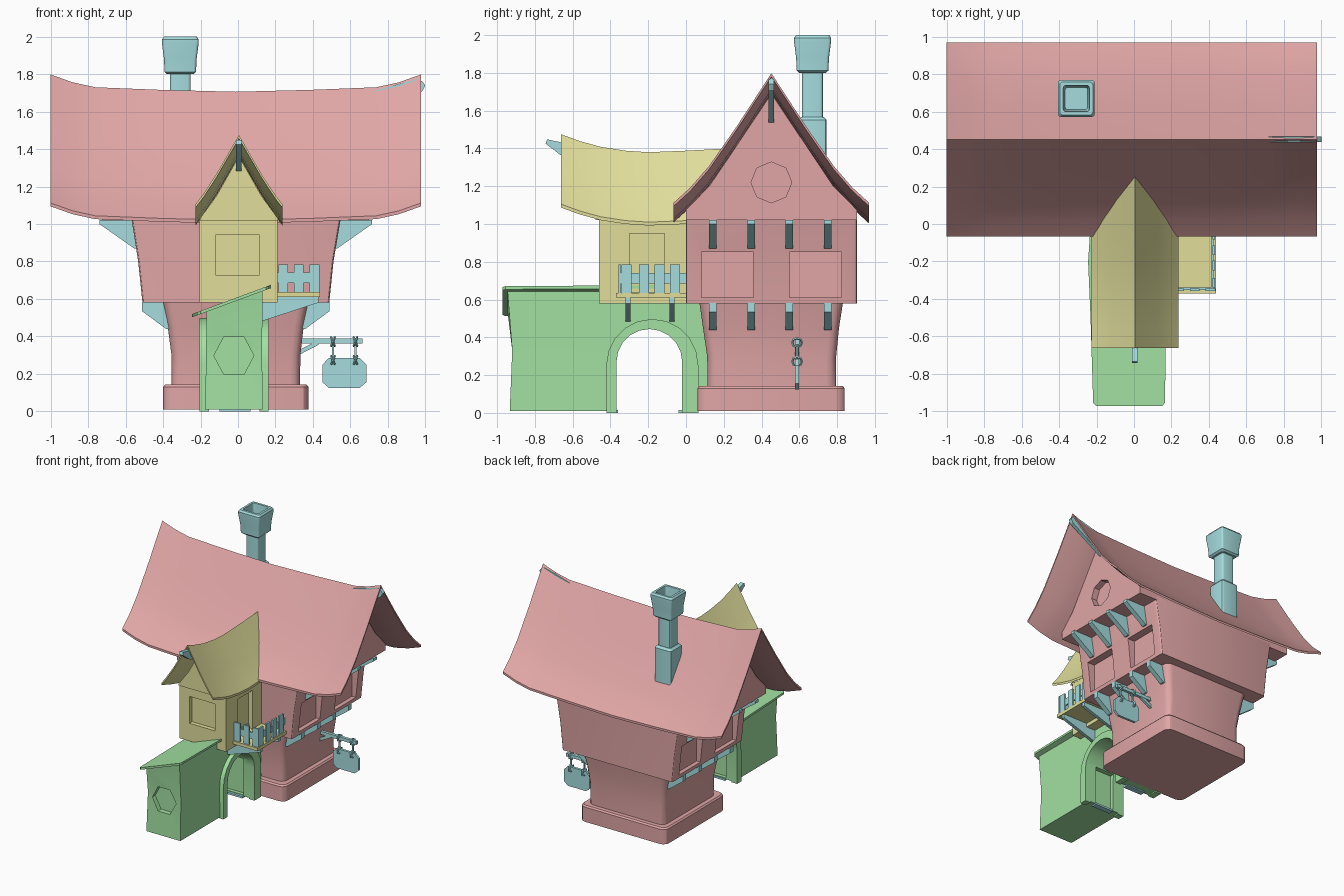
import bpy, bmesh, math
from mathutils import Vector, Matrix

if "Cube" in bpy.data.objects:
    bpy.data.objects.remove(bpy.data.objects["Cube"])

COL = {"red": (.75, .38, .38, 1), "yellow": (.75, .73, .33, 1),
       "green": (.36, .75, .36, 1), "teal": (.38, .72, .73, 1)}
MATS = {}
for k, c in COL.items():
    MATS[k] = bpy.data.materials.new(k)
    MATS[k].diffuse_color = c


def skin(name, rings, col):
    """Closed solid through a list of equal-length point rings."""
    bm = bmesh.new()
    vs = [[bm.verts.new(p) for p in r] for r in rings]
    n = len(vs[0])
    for a, b in zip(vs, vs[1:]):
        for i in range(n):
            bm.faces.new((a[i], a[(i + 1) % n], b[(i + 1) % n], b[i]))
    bm.faces.new(vs[0])
    bm.faces.new(vs[-1])
    bmesh.ops.recalc_face_normals(bm, faces=bm.faces)
    me = bpy.data.meshes.new(name)
    bm.to_mesh(me)
    bm.free()
    me.materials.append(MATS[col])
    ob = bpy.data.objects.new(name, me)
    bpy.context.collection.objects.link(ob)
    return ob


def prism(name, pts, axis, a, b, col):
    f = (lambda p, t: (t, p[0], p[1])) if axis == 'x' else (lambda p, t: (p[0], t, p[1]))
    return skin(name, [[f(p, t) for p in pts] for t in (a, b)], col)


def rect(x0, x1, y0, y1, z, r=0.0, slope=0.0):
    """Horizontal rectangle ring with chamfer-rounded corners."""
    if r == 0:
        pts = [(x0, y0), (x1, y0), (x1, y1), (x0, y1)]
    else:
        pts = []
        for cx, cy, s in ((x1 - r, y0 + r, -90), (x1 - r, y1 - r, 0), (x0 + r, y1 - r, 90), (x0 + r, y0 + r, 180)):
            for k in range(4):
                t = math.radians(s + 30 * k)
                pts.append((cx + r * math.cos(t), cy + r * math.sin(t)))
    return [(x, y, z + slope * x) for x, y in pts]


def box(name, x0, x1, y0, y1, z0, z1, col):
    return skin(name, [rect(x0, x1, y0, y1, z0), rect(x0, x1, y0, y1, z1)], col)


def cut(ob, cutters):
    for c in cutters:
        m = ob.modifiers.new("cut", 'BOOLEAN')
        m.operation, m.solver, m.object = 'DIFFERENCE', 'EXACT', c
    dg = bpy.context.evaluated_depsgraph_get()
    me = bpy.data.meshes.new_from_object(ob.evaluated_get(dg))
    ob.modifiers.clear()
    ob.data = me
    for c in cutters:
        bpy.data.objects.remove(c)


def roof(name, half, stations, centre, axis, col, t=.018):
    """Thin gabled sheet whose sections are lifted along its length."""
    prof = [(-d, z) for d, z in reversed(half)] + half[1:]
    rings = []
    for s, lift in stations:
        pts = [(centre + d, z + lift) for d, z in prof]
        pts += [(p, z - t) for p, z in reversed(pts)]
        rings.append([(s, p, z) if axis == 'x' else (p, s, z) for p, z in pts])
    return skin(name, rings, col)


def ngon(cx, cz, rx, rz, n, off=0):
    return [(cx + rx * math.cos(off + 2 * math.pi * i / n), cz + rz * math.sin(off + 2 * math.pi * i / n))
            for i in range(n)]


CX, CY = -.012, .452

# Main house: plinth, flared ground floor, jettied upper floor
skin("plinth", [rect(-.4, .376, .06, .84, .01, .05), rect(-.4, .376, .06, .84, .13, .05),
                rect(-.39, .366, .07, .83, .142, .045)], "red")
skin("ground_floor", [rect(-.355, .331, .115, .795, .13, .05), rect(-.355, .333, .112, .795, .3, .05),
                      rect(-.375, .35, .09, .81, .45, .05), rect(-.4, .376, .07, .832, .59, .05)], "red")
upper = skin("upper_floor", [rect(-.51, .487, 0, .905, .58, .015), rect(-.533, .51, 0, .905, .8, .015),
                             rect(-.572, .552, 0, .905, 1.05, .015)], "red")
cut(upper, [box("c", *xs, y, y + .275, .61, .852, "red") for xs in ((.455, .7), (-.7, -.479)) for y in (.083, .547)])

# Gable block with octagonal recesses, and the swaybacked roof
hg = [(.452, 1.02), (.452, 1.075), (.325, 1.205), (0, 1.69)]
gable = prism("gable", [(CY - d, z) for d, z in hg] + [(CY + d, z) for d, z in reversed(hg[:3])], 'x', -.725, .70, "red")
cut(gable, [prism("c", ngon(CY, 1.22, .108, .108, 8), 'x', a, b, "red") for a, b in ((.65, .8), (-.8, -.675))])
lifts = [(.988, .092), (.87, .05), (.75, .024), (.4, .01), (0, 0)]
st = [(CX - x, l) for x, l in lifts] + [(CX + x, l) for x, l in reversed(lifts[:-1])]
roof("main_roof", [(0, 1.706), (.18, 1.43), (.33, 1.215), (.43, 1.1), (.518, 1.02)], st, CY, 'x', "red")

# Brackets below the gables and below the upper floor, both sides
for i, y in enumerate((.142, .345, .547, .75)):
    for s in (1, -1):
        prism(f"gable_bracket_{i}_{s}", [(CX + s * x, z) for x, z in ((.5, 1.022), (.728, 1.022), (.728, 1.0), (.543, .87), (.5, .87))],
              'y', y - .02, y + .02, "teal")
        prism(f"floor_bracket_{i}_{s}", [(CX + s * x, z) for x, z in ((.34, .582), (.501, .582), (.501, .535), (.372, .44), (.34, .44))],
              'y', y - .02, y + .02, "teal")
prism("ridge_bracket", [(.69, 1.7), (.96, 1.775), (.985, 1.76), (1.0, 1.74), (.985, 1.71), (.69, 1.53)], 'y', CY - .014, CY + .014, "teal")

# Chimney with hollow flared cap
hx, hy = -.308, .67


def sq(h, z, r=.015):
    return rect(hx - h, hx + h, hy - h, hy + h, z, r)


skin("chimney_foot", [sq(.075, 1.22), sq(.075, 1.55), sq(.06, 1.567)], "teal")
skin("chimney_shaft", [sq(.055, 1.5), sq(.055, 1.82)], "teal")
skin("chimney_cap", [sq(.07, 1.8), sq(.084, 1.812), sq(.087, 1.88), sq(.098, 1.965), sq(.098, 1.985),
                     sq(.088, 2.0), sq(.07, 2.0), sq(.06, 1.87)], "teal")

# Porch with arched passage, hexagonal window and inner doors
porch = skin("porch", [rect(-.175, .132, -.933, .16, .01), rect(-.17, .128, -.92, .16, .33),
                       rect(-.168, .132, -.945, .16, .6, 0, .37)], "green")


def arch(y0, y1, base, top):
    c, r = (y0 + y1) / 2, (y1 - y0) / 2
    return [(y1, base)] + [(c + r * math.cos(math.pi * i / 10), top - r + r * math.sin(math.pi * i / 10))
                           for i in range(11)] + [(y0, base)]


cut(porch, [prism("c", arch(-.368, -.02, -.1, .444), 'x', -.4, .4, "green"),
            prism("c", ngon(-.022, .297, .107, .115, 6), 'y', -1.1, -.885, "green"),
            box("c", -.105, .065, -.398, .01, .02, .32, "green")])
for n, a, b in (("right", .115, .163), ("left", -.205, -.155)):
    o, i = arch(-.422, .065, 0, .497), arch(-.368, -.02, 0, .444)
    prism("arch_trim_" + n, o + i[::-1], 'x', a, b, "green")
for i, y in enumerate((-.385, -.02)):
    box(f"door_step_{i}", -.1, .067, y - .02, y + .025, 0, .015, "teal")
skin("porch_roof", [[(l, y, .61 + .37 * l), (r, y, .61 + .37 * r), (r, y, .593 + .37 * r), (l, y, .593 + .37 * l)]
                    for y, l, r in ((-.972, -.2, .15), (-.955, -.218, .165), (-.5, -.232, .172),
                                    (-.2, -.245, .178), (.1, -.225, .182))], "green")

# Bay room with recessed windows, its gable and swept roof
bay = box("bay_room", -.205, .212, -.46, .1, .58, 1.03, "yellow")
cut(bay, [box("c", -.118, .113, -.6, -.425, .725, .945, "yellow"), box("c", .175, .4, -.3, -.115, .637, .95, "yellow")])
gp = [(.208, 1.02), (.208, 1.03), (.12, 1.15), (0, 1.362)]
prism("bay_gable", [(.005 - d, z) for d, z in gp] + [(.005 + d, z) for d, z in reversed(gp[:3])], 'y', -.48, .22, "yellow")
roof("bay_roof", [(0, 1.38), (.12, 1.172), (.19, 1.065), (.232, 1.01)],
     [(-.662, .095), (-.56, .058), (-.45, .028), (-.32, .008), (-.2, 0), (0, .008), (.26, .022)], .005, 'y', "yellow")
prism("bay_ridge_bracket", [(-.45, 1.37), (-.65, 1.43), (-.735, 1.448), (-.743, 1.425), (-.66, 1.362), (-.45, 1.27)],
      'x', -.012, .02, "teal")

# Balcony with brackets and picket fence
box("balcony_floor", .2, .437, -.37, .02, .61, .636, "yellow")
for i, y in enumerate((-.308, -.075)):
    prism(f"balcony_bracket_{i}", [(.12, .61), (.43, .61), (.43, .58), (.14, .485), (.12, .485)], 'y', y - .013, y + .013, "teal")
for i, x in enumerate((.242, .325, .408)):
    box(f"front_picket_{i}", x - .026, x + .026, -.358, -.344, .636, .785, "teal")
for i, y in enumerate((-.315, -.222, -.14, -.058)):
    box(f"side_picket_{i}", .419, .433, y - .026, y + .026, .636, .785, "teal")
box("front_rail", .21, .43, -.352, -.338, .685, .74, "teal")
box("side_rail", .412, .425, -.352, 0, .685, .74, "teal")

# Hanging sign: beam, brace, board, rope loops
SY = .588
box("sign_beam", .3, .665, SY - .012, SY + .012, .362, .388, "teal")
prism("sign_brace", [(.32, .325), (.32, .298), (.43, .355), (.43, .375), (.41, .37)], 'y', SY - .01, SY + .01, "teal")
prism("sign_board", [(.485, .125), (.65, .125), (.685, .155), (.685, .25), (.65, .285), (.485, .285), (.452, .25), (.452, .155)],
      'y', SY - .01, SY + .01, "teal")
for x in (.507, .627):
    box("sign_rope", x - .006, x + .006, SY - .006, SY + .006, .26, .38, "teal")
    for z in (.272, .372):
        for tilt in (-22, 22):
            bpy.ops.mesh.primitive_torus_add(major_radius=.026, minor_radius=.006, major_segments=8, minor_segments=4,
                                             location=(x, SY, z), rotation=(0, math.radians(90 + tilt), 0))
            bpy.context.object.name = "rope_loop"
            bpy.context.object.data.materials.append(MATS["teal"])

# Smooth shading that keeps hard edges
bpy.ops.object.select_all(action='SELECT')
bpy.context.view_layer.objects.active = upper
bpy.ops.object.shade_smooth_by_angle(angle=math.radians(30))

for m in bpy.data.materials:
    if m.users and not m.is_grease_pencil:
        m.use_nodes = True
        m.node_tree.nodes["Principled BSDF"].inputs["Base Color"].default_value = m.diffuse_color
